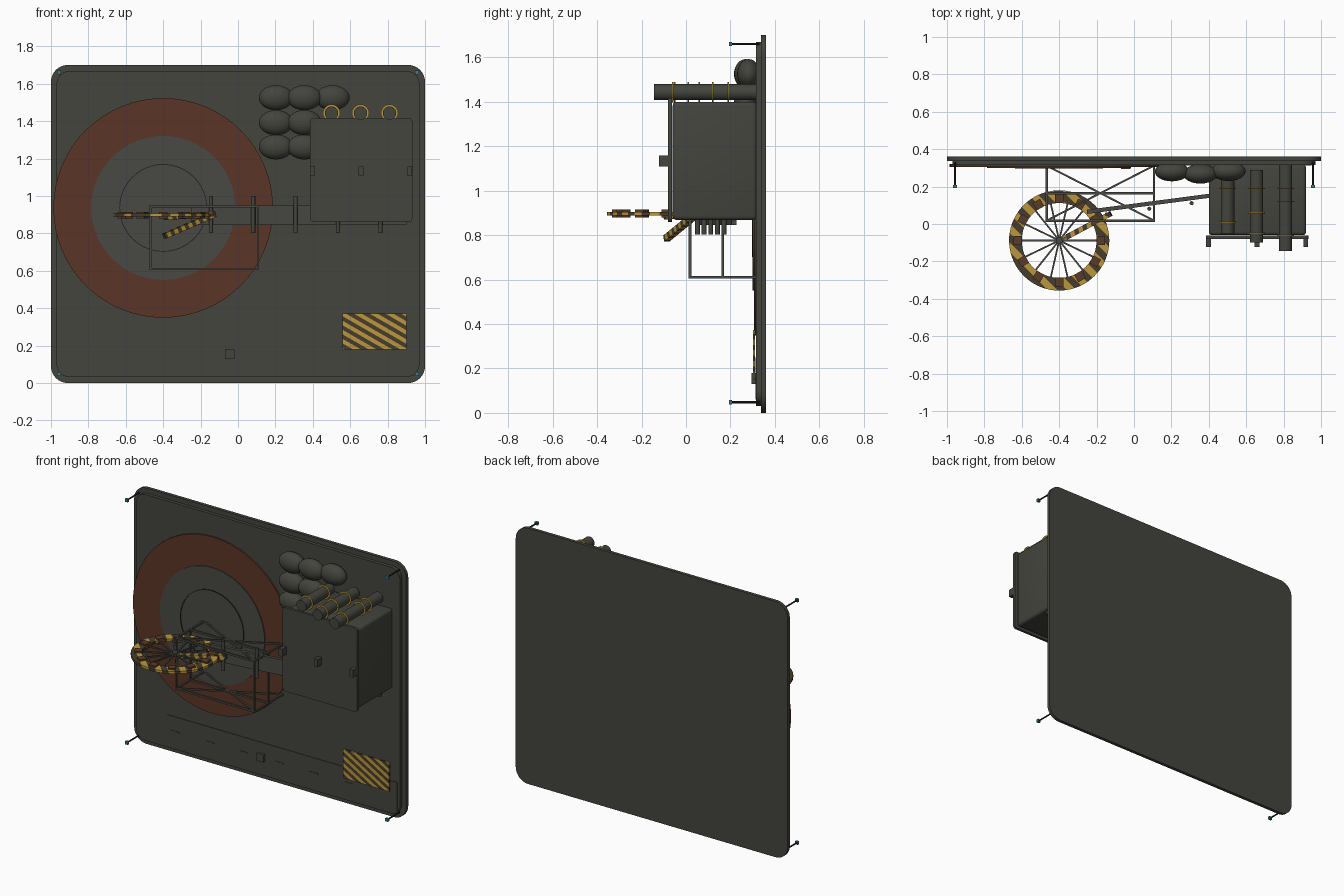
import bpy, bmesh, math
from mathutils import Vector, Matrix

if "Cube" in bpy.data.objects:
    bpy.data.objects.remove(bpy.data.objects["Cube"])


def mat(name, r, g, b):
    m = bpy.data.materials.new(name)
    m.diffuse_color = (r, g, b, 1)
    m.use_nodes = True
    m.node_tree.nodes["Principled BSDF"].inputs["Base Color"].default_value = m.diffuse_color
    return m


GRAY = mat("dark_gray", 0.058, 0.058, 0.048)
STEEL = mat("steel_gray", 0.065, 0.065, 0.056)
RUST = mat("rust", 0.105, 0.036, 0.019)
BROWN = mat("bucket_brown", 0.10, 0.045, 0.022)
YELLOW = mat("warning_yellow", 0.50, 0.31, 0.045)
DARK = mat("stripe_dark", 0.06, 0.045, 0.025)
TEAL = mat("lamp_teal", 0.04, 0.21, 0.26)
BLACK = mat("line_black", 0.018, 0.018, 0.016)


def finish(name, bm, *mats, smooth=False):
    bmesh.ops.recalc_face_normals(bm, faces=bm.faces[:])
    me = bpy.data.meshes.new(name)
    bm.to_mesh(me)
    bm.free()
    ob = bpy.data.objects.new(name, me)
    bpy.context.collection.objects.link(ob)
    for m in mats:
        me.materials.append(m)
    if smooth:
        bpy.ops.object.select_all(action='DESELECT')
        ob.select_set(True)
        bpy.context.view_layer.objects.active = ob
        bpy.ops.object.shade_smooth_by_angle(angle=math.radians(35))
    return ob


def add_box(bm, x0, x1, y0, y1, z0, z1):
    m = Matrix.Translation(((x0 + x1) / 2, (y0 + y1) / 2, (z0 + z1) / 2))
    m = m @ Matrix.Diagonal((x1 - x0, y1 - y0, z1 - z0, 1))
    return bmesh.ops.create_cube(bm, size=1, matrix=m)['verts']


def add_bar(bm, a, b, w, h=None):
    # rectangular bar between two points
    a, b = Vector(a), Vector(b)
    d = b - a
    m = Matrix.Translation((a + b) / 2) @ d.to_track_quat('Z', 'Y').to_matrix().to_4x4()
    bmesh.ops.create_cube(bm, size=1, matrix=m @ Matrix.Diagonal((w, h or w, d.length, 1)))


def add_cyl(bm, a, b, r, seg=24):
    a, b = Vector(a), Vector(b)
    d = b - a
    m = Matrix.Translation((a + b) / 2) @ d.to_track_quat('Z', 'Y').to_matrix().to_4x4()
    bmesh.ops.create_cone(bm, cap_ends=True, segments=seg, radius1=r, radius2=r, depth=d.length, matrix=m)


def add_ring(bm, center, ro, ri, h, axis, seg=64):
    # flat ring with a rectangular section
    rot = Vector(axis).to_track_quat('Z', 'Y').to_matrix()
    loops = []
    for r, z in ((ro, -h / 2), (ro, h / 2), (ri, h / 2), (ri, -h / 2)):
        loops.append([bm.verts.new(Vector(center) + rot @ Vector(
            (r * math.cos(2 * math.pi * i / seg), r * math.sin(2 * math.pi * i / seg), z)))
            for i in range(seg)])
    for k in range(4):
        p, q = loops[k], loops[(k + 1) % 4]
        for i in range(seg):
            j = (i + 1) % seg
            bm.faces.new((p[i], p[j], q[j], q[i]))


def stripe(bm, direction, period):
    # cut the mesh along parallel planes, alternating two materials
    d = Vector(direction).normalized()
    s = [v.co.dot(d) for v in bm.verts]
    for k in range(math.ceil(min(s) / period), math.floor(max(s) / period) + 1):
        bmesh.ops.bisect_plane(bm, geom=bm.verts[:] + bm.edges[:] + bm.faces[:], dist=1e-5,
                               plane_co=d * k * period, plane_no=d)
    for f in bm.faces:
        f.material_index = math.floor(f.calc_center_median().dot(d) / period) % 2


def rounded_plate(name, x, y0, y1, z0, z1, r):
    bm = bmesh.new()
    add_box(bm, -x, x, y0, y1, z0, z1)
    es = [e for e in bm.edges if abs(e.verts[0].co.y - e.verts[1].co.y) > 1e-4]
    bmesh.ops.bevel(bm, geom=es, offset=r, segments=10, profile=0.5, affect='EDGES')
    finish(name, bm, GRAY, smooth=True)


# base plate in two layers
rounded_plate("back_plate", 1.0, 0.338, 0.36, 0.0, 1.70, 0.09)
rounded_plate("front_plate", 0.97, 0.316, 0.338, 0.032, 1.668, 0.07)

# corner pins with lamps
pins, lamps = bmesh.new(), bmesh.new()
for x in (-0.957, 0.957):
    for z in (0.048, 1.66):
        add_cyl(pins, (x, 0.20, z), (x, 0.33, z), 0.005, 8)
        add_box(lamps, x - 0.01, x + 0.01, 0.193, 0.208, z - 0.01, z + 0.01)
finish("corner_pins", pins, BLACK)
finish("corner_lamps", lamps, TEAL)

# round pit discs
C = (-0.40, 0.936)
for name, r, y, m in (("pit_outer_disc", 0.587, 0.306, RUST), ("pit_inner_disc", 0.385, 0.300, STEEL)):
    bm = bmesh.new()
    add_cyl(bm, (C[0], y, C[1]), (C[0], 0.32, C[1]), r, 64)
    finish(name, bm, m, smooth=True)
bm = bmesh.new()
add_ring(bm, (C[0], 0.299, C[1]), 0.235, 0.230, 0.006, (0, 1, 0))
finish("pit_line_ring", bm, BLACK)

# road with dashes and a small block
bm = bmesh.new()
add_box(bm, -0.74, 0.95, 0.312, 0.318, 0.06, 0.25)
finish("road", bm, GRAY)
bm = bmesh.new()
for i in range(6):
    x = -0.68 + 0.255 * i
    add_box(bm, x - 0.03, x + 0.03, 0.309, 0.314, 0.147, 0.155)
finish("road_dashes", bm, GRAY)
bm = bmesh.new()
add_box(bm, -0.07, -0.02, 0.295, 0.316, 0.13, 0.18)
finish("road_block", bm, GRAY)

# striped warning plate
bm = bmesh.new()
add_box(bm, 0.56, 0.90, 0.302, 0.311, 0.18, 0.372)
stripe(bm, (0.5, 0, 0.87), 0.021)
finish("warning_plate", bm, YELLOW, DARK)

# machine housing, front panel and latches
bm = bmesh.new()
add_box(bm, 0.40, 0.92, -0.06, 0.318, 0.868, 1.40)
bmesh.ops.bevel(bm, geom=bm.edges[:], offset=0.018, segments=3, profile=0.5, affect='EDGES')
finish("housing", bm, GRAY, smooth=True)
bm = bmesh.new()
add_box(bm, 0.385, 0.932, -0.08, -0.062, 0.86, 1.417)
es = [e for e in bm.edges if abs(e.verts[0].co.y - e.verts[1].co.y) > 1e-4]
bmesh.ops.bevel(bm, geom=es, offset=0.018, segments=3, profile=0.5, affect='EDGES')
finish("housing_front_panel", bm, GRAY, smooth=True)
bm = bmesh.new()
for x in (0.398, 0.658, 0.918):
    add_box(bm, x - 0.013, x + 0.013, -0.122, -0.075, 1.108, 1.158)
finish("latches", bm, GRAY)

# roof tubes with yellow straps
tubes, straps = bmesh.new(), bmesh.new()
for x, y0, y1, rings in ((0.50, -0.05, 0.25, (0.19, 0.01)), (0.655, -0.10, 0.29, (0.19, 0.06, -0.05)),
                         (0.81, -0.145, 0.33, (0.19, 0.12, -0.06))):
    add_cyl(tubes, (x, y0, 1.443), (x, y1, 1.443), 0.036, 24)
    for y in rings:
        add_ring(straps, (x, y, 1.443), 0.046, 0.035, 0.007, (0, 1, 0), 24)
finish("roof_tubes", tubes, GRAY, smooth=True)
finish("tube_straps", straps, YELLOW)

# stacked sacks
bm = bmesh.new()
for r, z in enumerate((1.525, 1.392, 1.262)):
    for c, x in enumerate((0.203, 0.355, 0.505)):
        if c < 2 or r == 0:
            m = Matrix.Translation((x, (0.28, 0.268, 0.282)[c], z)) @ Matrix.Diagonal((0.092, 0.052, 0.067, 1))
            bmesh.ops.create_uvsphere(bm, u_segments=24, v_segments=14, radius=1, matrix=m)
finish("sacks", bm, GRAY, smooth=True)

# open truss frame
bm = bmesh.new()
X, Z, W = (-0.467, 0.107), (0.61, 0.945), 0.012
for x in X:
    for z in Z:
        add_bar(bm, (x, 0.012, z), (x, 0.32, z), W)
for y in (0.018, 0.165):
    for z in Z:
        add_bar(bm, (X[0] - W / 2, y, z), (X[1] + W / 2, y, z), W)
    for x in X:
        add_bar(bm, (x, y, Z[0]), (x, y, Z[1]), W)
for z in Z:
    add_bar(bm, (X[0], 0.018, z), (X[1], 0.312, z), 0.01)
    add_bar(bm, (X[0], 0.312, z), (X[1], 0.018, z), 0.01)
finish("truss_frame", bm, STEEL)


# conveyor boom and rollers
def boom_y(x):
    return 0.098 + 0.131 * x


bm = bmesh.new()
for v in add_box(bm, -0.25, 0.90, -0.011, 0.011, 0.845, 0.948):
    v.co.y += boom_y(v.co.x)
finish("conveyor_boom", bm, STEEL)
bm = bmesh.new()
for i in range(5):
    x = -0.145 + 0.2265 * i
    add_cyl(bm, (x, boom_y(x) - 0.027, 0.802), (x, boom_y(x) - 0.027, 1.0), 0.011, 12)
finish("boom_rollers", bm, GRAY, smooth=True)

# bucket wheel: striped rim, spokes, hub and buckets
H = Vector((-0.40, -0.088, 0.897))
bm = bmesh.new()
add_ring(bm, H, 0.268, 0.20, 0.016, (0, 0, 1), 72)
stripe(bm, (0.7, 0.7, 0), 0.036)
finish("wheel_rim", bm, YELLOW, DARK)
spokes, buckets = bmesh.new(), bmesh.new()
for i in range(14):
    a = 2 * math.pi * i / 14
    add_bar(spokes, H, H + Vector((math.cos(a), math.sin(a), 0)) * 0.21, 0.009)
for i in range(12):
    m = Matrix.Translation(H) @ Matrix.Rotation(2 * math.pi * i / 12, 4, 'Z') @ Matrix.Translation((0.222, 0, 0))
    bmesh.ops.create_cube(buckets, size=1, matrix=m @ Matrix.Diagonal((0.046, 0.046, 0.036, 1)))
add_cyl(spokes, H - Vector((0, 0, 0.014)), H + Vector((0, 0, 0.014)), 0.018, 16)
finish("wheel_spokes", spokes, STEEL)
finish("wheel_buckets", buckets, BROWN)

# striped struts from boom to wheel
bm = bmesh.new()
for z in (0.885, 0.785):
    add_bar(bm, (-0.125, 0.055, 0.902), (-0.395, -0.088, z), 0.028)
stripe(bm, (1, 0.2, 0.5), 0.022)
finish("wheel_struts", bm, YELLOW, DARK)
